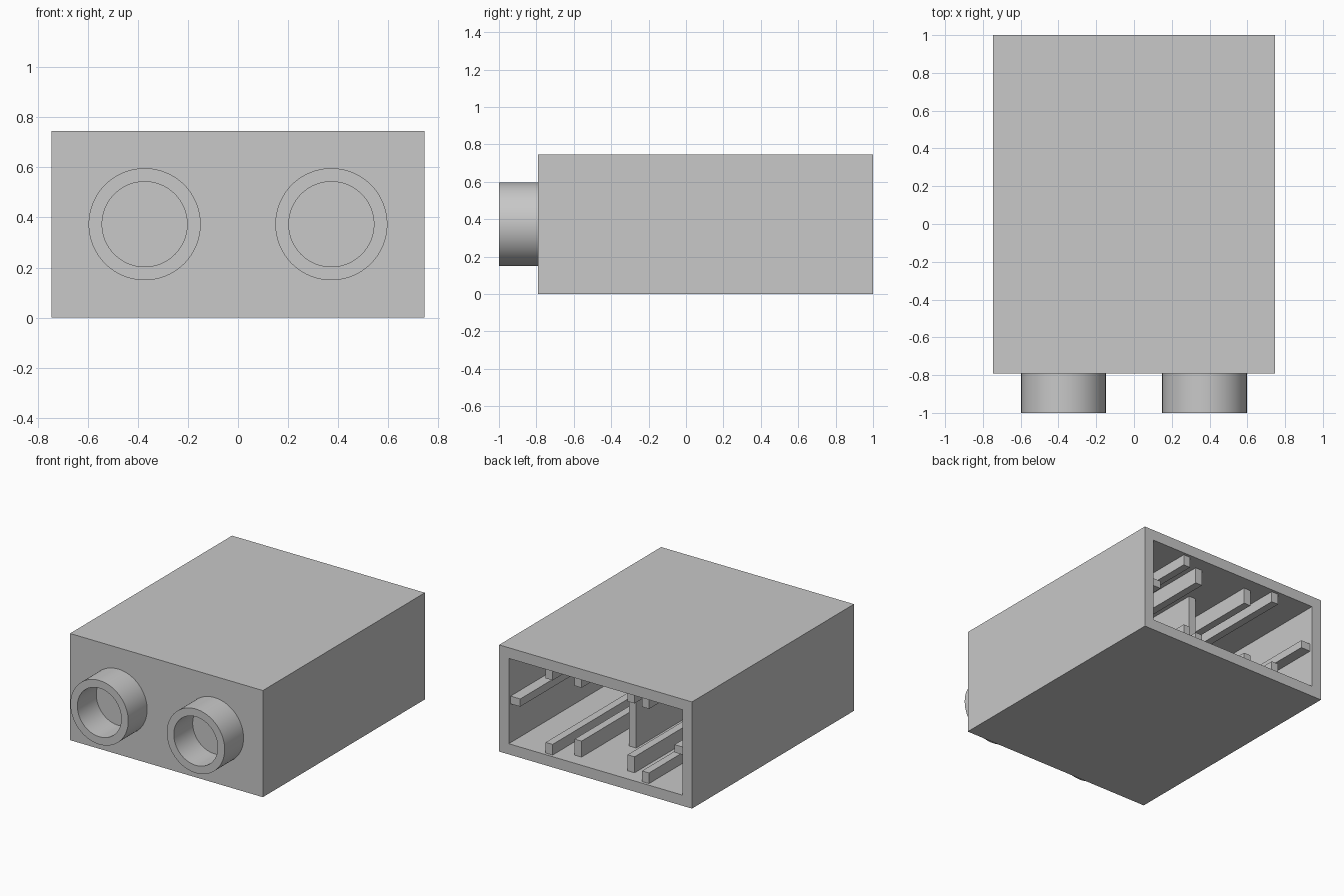
import bpy, bmesh, math
from mathutils import Vector

if "Cube" in bpy.data.objects:
    bpy.data.objects.remove(bpy.data.objects["Cube"], do_unlink=True)

U = 2 / 13.4                 # design unit
HALF_W, HEIGHT, WALL = 5 * U, 5 * U, 0.5 * U
FRONT, BACK = -1 + 1.4 * U, 1.0
MID = HEIGHT / 2
INNER = HALF_W - WALL        # half width of the cavity
RIB, SINK = 0.054, 0.01      # rib thickness, overlap into the walls

grey = bpy.data.materials.new("plain_grey")
grey.use_nodes = True
colour = (0.58, 0.58, 0.58, 1)
grey.diffuse_color = colour
grey.node_tree.nodes["Principled BSDF"].inputs["Base Color"].default_value = colour


def finish(name, bm):
    bmesh.ops.recalc_face_normals(bm, faces=bm.faces[:])
    mesh = bpy.data.meshes.new(name)
    bm.to_mesh(mesh)
    bm.free()
    mesh.materials.append(grey)
    obj = bpy.data.objects.new(name, mesh)
    bpy.context.collection.objects.link(obj)
    return obj


def box_mesh(low, high):
    low, high = Vector(low), Vector(high)
    bm = bmesh.new()
    bmesh.ops.create_cube(bm, size=1)
    for v in bm.verts:
        v.co = (low + high) / 2 + v.co * (high - low)
    return bm


def box(name, x, y, z):
    return finish(name, box_mesh((x[0], y[0], z[0]), (x[1], y[1], z[1])))


# Housing: a box hollowed out from the back
bm = box_mesh((-HALF_W, FRONT, 0), (HALF_W, BACK, HEIGHT))
bm.normal_update()
back = max(bm.faces, key=lambda f: f.normal.y)
bmesh.ops.inset_region(bm, faces=[back], thickness=WALL, use_even_offset=True)
pocket = bmesh.ops.extrude_face_region(bm, geom=[back])
floor_verts = [g for g in pocket["geom"] if isinstance(g, bmesh.types.BMVert)]
bmesh.ops.translate(bm, verts=floor_verts, vec=(0, FRONT + WALL - BACK, 0))
if back.is_valid:
    bmesh.ops.delete(bm, geom=[back], context="FACES")
finish("housing", bm)


# Round collars on the front, closed off by the housing wall
def collar(name, cx, outer=1.5 * U, inner=0.17, sides=96):
    bm = bmesh.new()
    profile = [(outer, FRONT), (outer, -1), (inner, -1), (inner, FRONT)]
    rings = []
    for r, y in profile:
        angles = [2 * math.pi * i / sides for i in range(sides)]
        rings.append([bm.verts.new((cx + r * math.cos(a), y, MID + r * math.sin(a)))
                      for a in angles])
    for a, b in zip(rings, rings[1:]):
        for i in range(sides):
            j = (i + 1) % sides
            bm.faces.new((a[i], a[j], b[j], b[i]))
    obj = finish(name, bm)
    bpy.ops.object.select_all(action="DESELECT")
    obj.select_set(True)
    bpy.context.view_layer.objects.active = obj
    bpy.ops.object.shade_smooth_by_angle(angle=math.radians(40))


# Guide ribs inside the cavity
INNER_END = FRONT + WALL - SINK


def floor_and_ceiling_ribs(name, cx, tall, end):
    xs, ys = (cx - RIB / 2, cx + RIB / 2), (INNER_END, end)
    box("lower_" + name, xs, ys, (WALL - SINK, WALL + tall))
    box("upper_" + name, xs, ys, (HEIGHT - WALL - tall, HEIGHT - WALL + SINK))


for side, s in (("left", 1), ("right", -1)):
    collar(side + "_collar", s * 2.5 * U)
    floor_and_ceiling_ribs(side + "_centre_rib", s * 2.5 * U, WALL, BACK - 0.02)
    floor_and_ceiling_ribs(side + "_inner_rib", s * 0.205, 0.112, BACK - 0.1)
    box(side + "_wall_rib", sorted((s * (INNER - WALL), s * (INNER + SINK))),
        (INNER_END, BACK - 0.02), (MID - RIB / 2, MID + RIB / 2))

# Upright partition down the middle
box("centre_partition", (-RIB / 2, RIB / 2), (INNER_END, BACK - 0.41),
    (WALL - SINK, HEIGHT - WALL + SINK))
